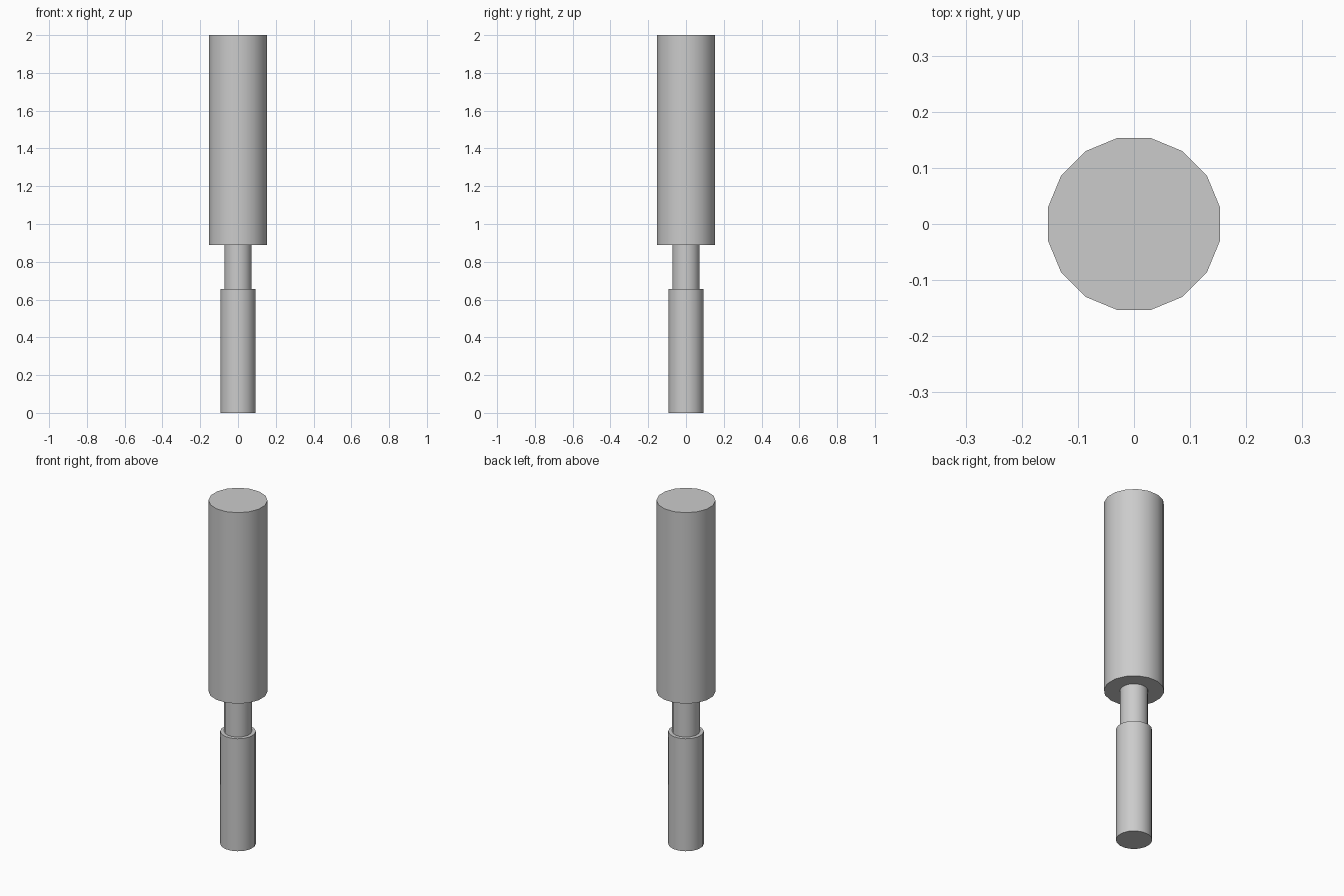
import bpy
from math import pi, radians

cube = bpy.data.objects.get("Cube")
if cube:
    bpy.data.objects.remove(cube, do_unlink=True)

SIDES = 16

# Plain grey finish shared by every part
grey = bpy.data.materials.new("plain_grey")
grey.use_nodes = True
colour = (0.6, 0.6, 0.6, 1.0)
grey.diffuse_color = colour
grey.node_tree.nodes["Principled BSDF"].inputs["Base Color"].default_value = colour


def add_cylinder(name, radius, bottom, top):
    """Upright capped cylinder with a flat side facing each axis."""
    bpy.ops.mesh.primitive_cylinder_add(
        vertices=SIDES, radius=radius, depth=top - bottom,
        location=(0, 0, (bottom + top) / 2), rotation=(0, 0, pi / SIDES))
    part = bpy.context.object
    part.name = name
    part.data.materials.append(grey)
    bpy.ops.object.shade_smooth_by_angle(angle=radians(30))
    return part


# Grip, narrow neck and heavy head, stacked from the ground up
add_cylinder("handle_grip", 0.094, 0.0, 0.655)
add_cylinder("neck", 0.073, 0.655, 0.888)
add_cylinder("head", 0.156, 0.888, 2.0)
